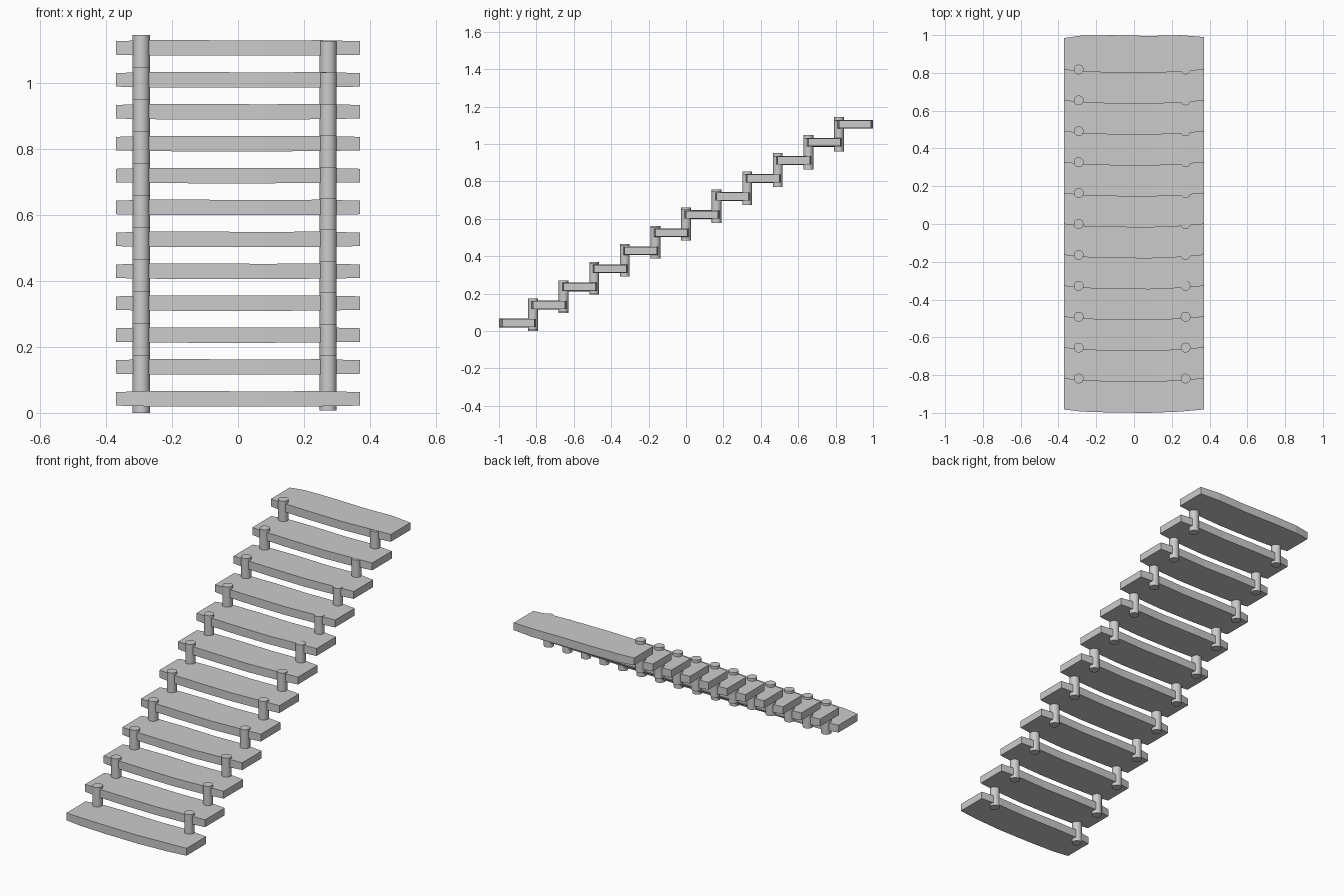
import bpy, bmesh

if "Cube" in bpy.data.objects:
    bpy.data.objects.remove(bpy.data.objects["Cube"])

STEPS = 12
PITCH_Y, PITCH_Z = 0.1636, 0.0966

# worn plank cross-sections: x, front y, back y, bottom z, top z (first step)
SECTIONS = [
    (-0.37, -0.982, -0.815, 0.022, 0.063),
    (-0.28, -0.993, -0.802, 0.020, 0.066),
    (-0.12, -0.998, -0.800, 0.019, 0.066),
    (0.08, -1.000, -0.804, 0.019, 0.065),
    (0.25, -0.993, -0.800, 0.020, 0.066),
    (0.37, -0.982, -0.810, 0.022, 0.063),
]


def plank_mesh():
    bm = bmesh.new()
    rings = [[bm.verts.new(p) for p in ((x, yf, zb), (x, yb, zb), (x, yb, zt), (x, yf, zt))]
             for x, yf, yb, zb, zt in SECTIONS]
    for a, b in zip(rings, rings[1:]):
        for i in range(4):
            j = (i + 1) % 4
            bm.faces.new((a[i], a[j], b[j], b[i]))
    bm.faces.new(rings[0])
    bm.faces.new(rings[-1])
    bmesh.ops.recalc_face_normals(bm, faces=bm.faces)
    me = bpy.data.meshes.new("step_plank")
    bm.to_mesh(me)
    bm.free()
    return me


def post(name, x, y, bottom, top):
    bpy.ops.mesh.primitive_cylinder_add(vertices=20, radius=0.026, depth=top - bottom,
                                        location=(x, y, (bottom + top) / 2))
    bpy.context.object.name = name
    bpy.ops.object.shade_smooth_by_angle()


# step planks climbing to the back
mesh = plank_mesh()
for i in range(STEPS):
    ob = bpy.data.objects.new(f"step_plank_{i + 1}", mesh)
    ob.location = (0, i * PITCH_Y, i * PITCH_Z)
    bpy.context.collection.objects.link(ob)

# round posts pinning each plank to the next; the right row climbs a little less
for i in range(STEPS - 1):
    y = -0.818 + i * PITCH_Y
    zl, zr = i * 0.0971, 0.007 + i * 0.0952
    post(f"left_post_{i + 1}", -0.293, y, zl, zl + 0.174)
    post(f"right_post_{i + 1}", 0.273, y, zr, zr + 0.167)
